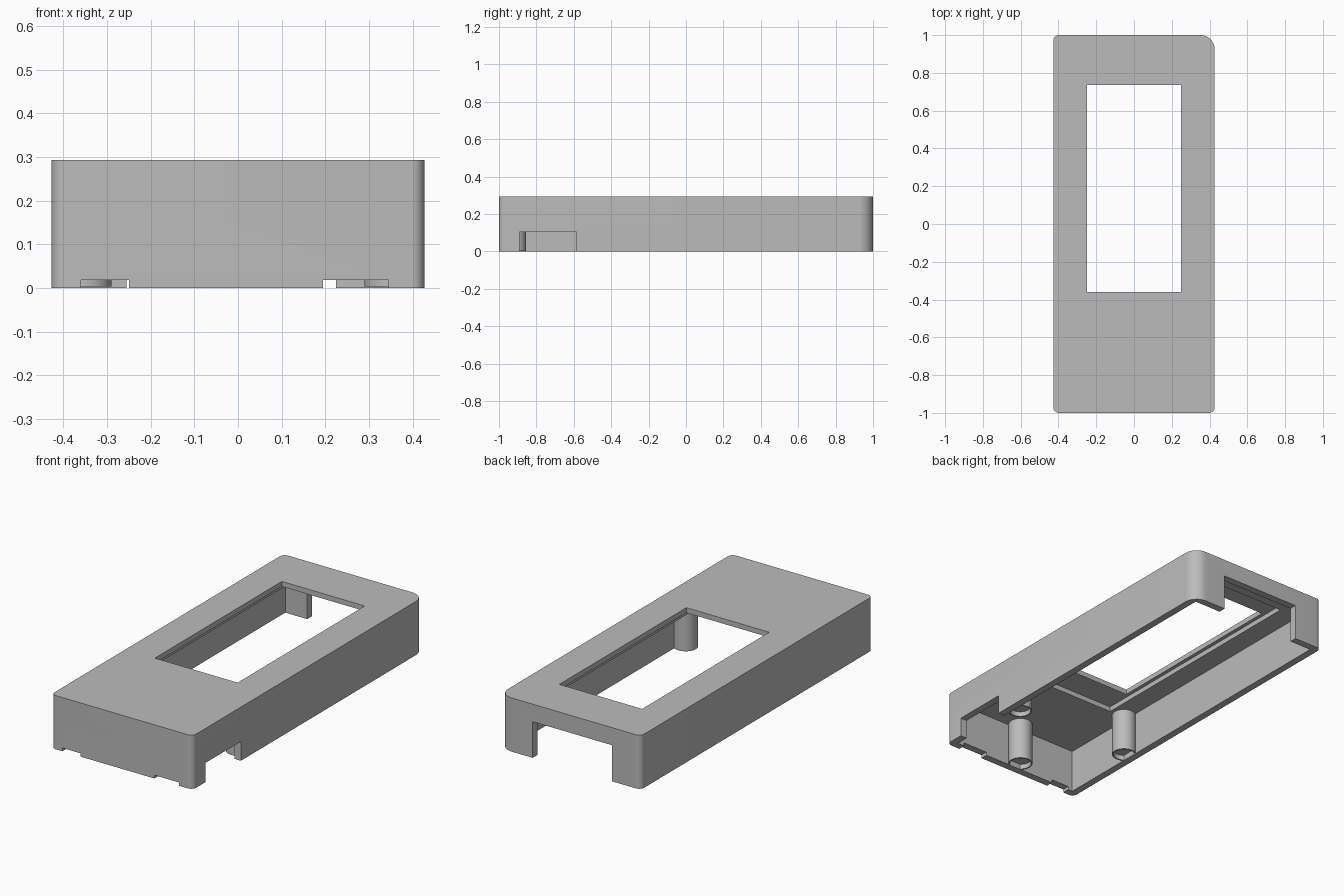
import bpy, bmesh, math
from mathutils import Vector, Matrix

old = bpy.data.objects.get("Cube")
if old:
    bpy.data.objects.remove(old, do_unlink=True)

HX, HY, HZ = 0.427, 1.0, 0.293   # half width, half length, height
WALL = 0.04
CEILING = 0.238

grey = bpy.data.materials.new("plain_grey")
grey.use_nodes = True
GREY = (0.5, 0.5, 0.5, 1)
grey.diffuse_color = GREY
grey.node_tree.nodes["Principled BSDF"].inputs["Base Color"].default_value = GREY


def add_object(name, bm):
    bmesh.ops.recalc_face_normals(bm, faces=bm.faces)
    mesh = bpy.data.meshes.new(name)
    bm.to_mesh(mesh)
    bm.free()
    mesh.materials.append(grey)
    obj = bpy.data.objects.new(name, mesh)
    bpy.context.collection.objects.link(obj)
    return obj


def box(name, x0, x1, y0, y1, z0, z1):
    bm = bmesh.new()
    size = Matrix.Diagonal((x1 - x0, y1 - y0, z1 - z0, 1))
    centre = Matrix.Translation(((x0 + x1) / 2, (y0 + y1) / 2, (z0 + z1) / 2))
    bmesh.ops.create_cube(bm, size=1, matrix=centre @ size)
    return add_object(name, bm)


def activate(obj):
    bpy.ops.object.select_all(action='DESELECT')
    obj.select_set(True)
    bpy.context.view_layer.objects.active = obj


def cut(obj, cutter):
    mod = obj.modifiers.new("cut", 'BOOLEAN')
    mod.operation = 'DIFFERENCE'
    mod.solver = 'EXACT'
    mod.object = cutter
    activate(obj)
    bpy.ops.object.modifier_apply(modifier=mod.name)
    bpy.data.objects.remove(cutter, do_unlink=True)


def smooth(obj):
    activate(obj)
    bpy.ops.object.shade_smooth_by_angle(angle=math.radians(30))


# Case body: rounded rectangle with one larger corner, extruded upward
bm = bmesh.new()
outline = []
corners = [(1, 1, 0.075), (-1, 1, 0.03), (-1, -1, 0.03), (1, -1, 0.03)]
STEPS = 10
for quarter, (sx, sy, r) in enumerate(corners):
    for i in range(STEPS + 1):
        a = math.pi / 2 * (quarter + i / STEPS)
        outline.append(bm.verts.new((sx * (HX - r) + r * math.cos(a),
                                     sy * (HY - r) + r * math.sin(a), 0)))
base = bm.faces.new(outline)
top = bmesh.ops.extrude_face_region(bm, geom=[base])
bmesh.ops.translate(bm, vec=(0, 0, HZ),
                    verts=[v for v in top["geom"] if isinstance(v, bmesh.types.BMVert)])
case = add_object("case_shell", bm)

# Hollow inside, thinner ceiling around the window, and the window itself
IX, IY = HX - WALL, HY - WALL
cut(case, box("cavity", -IX, IX, -IY, IY, -0.1, CEILING))
cut(case, box("window_recess", -0.27, 0.27, -0.515, 0.86, 0.1, 0.265))
cut(case, box("window_opening", -0.25, 0.25, -0.36, 0.735, 0.1, 0.4))

# Openings in the walls
cut(case, box("back_opening", -0.255, 0.225, 0.9, 1.1, -0.1, 0.197))
cut(case, box("side_opening", 0.37, 0.5, -0.89, -0.585, -0.1, 0.105))
cut(case, box("front_slot_a", -0.36, -0.25, -1.1, -0.95, -0.1, 0.018))
cut(case, box("front_slot_b", 0.195, 0.345, -1.1, -0.95, -0.1, 0.018))
smooth(case)


# Screw posts: turned profile with a shallow recess in the foot
def post(name, x, y):
    bm = bmesh.new()
    profile = [(0, 0.03), (0.055, 0.03), (0.055, 0.003), (0.062, 0.003),
               (0.062, 0.25), (0, 0.25)]
    verts = [bm.verts.new((r, 0, z)) for r, z in profile]
    edges = [bm.edges.new(pair) for pair in zip(verts, verts[1:])]
    bmesh.ops.spin(bm, geom=verts + edges, cent=(0, 0, 0), axis=(0, 0, 1),
                   angle=math.tau, steps=40)
    bmesh.ops.remove_doubles(bm, verts=bm.verts, dist=0.0001)
    bmesh.ops.translate(bm, verts=bm.verts, vec=Vector((x, y, 0)))
    smooth(add_object(name, bm))


post("front_post", 0, -0.917)
post("left_post", 0.352, -0.5)
post("right_post", -0.352, -0.5)
